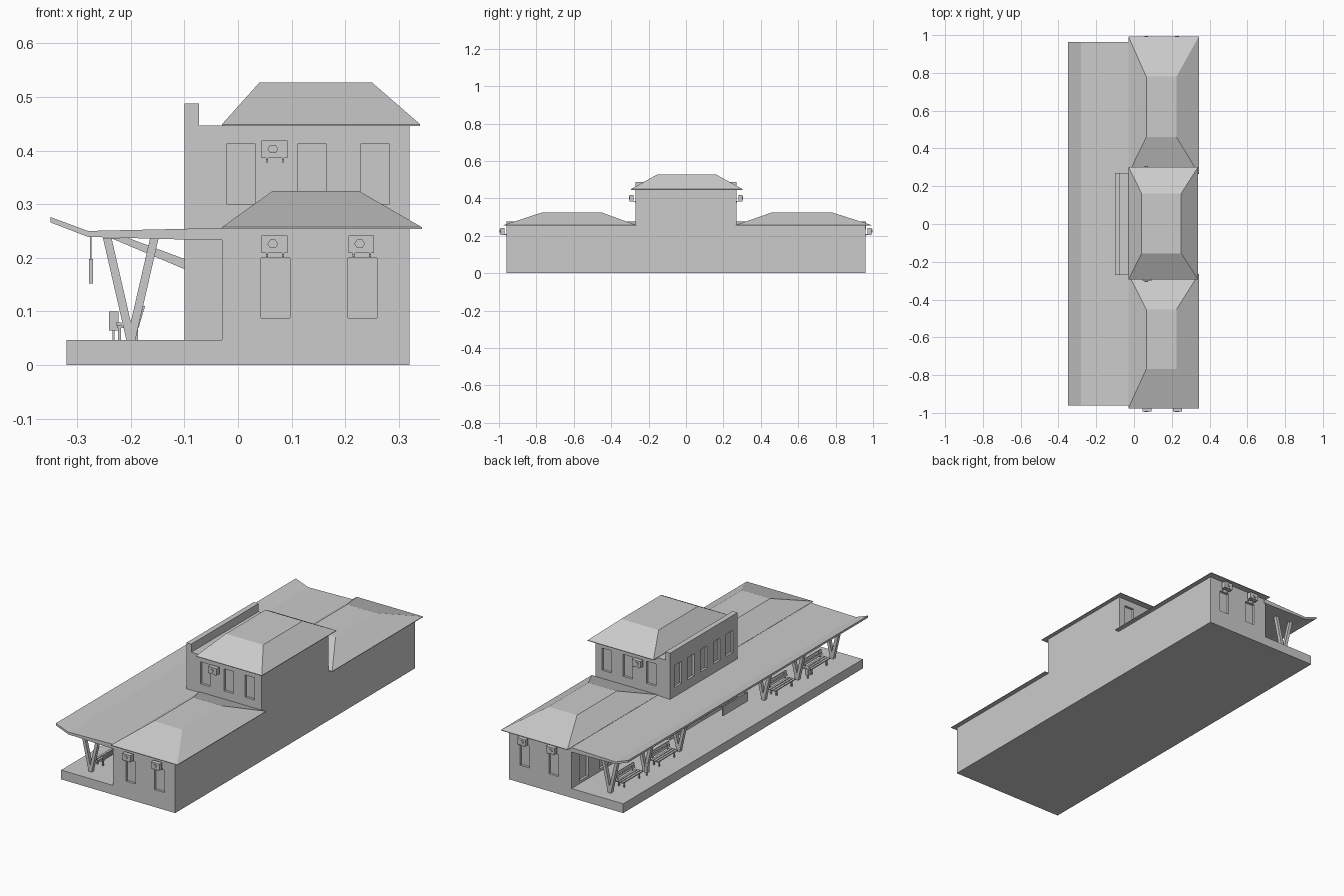
import bpy, bmesh, math
from mathutils import Vector

if "Cube" in bpy.data.objects:
    bpy.data.objects.remove(bpy.data.objects["Cube"])


def finish(name, bm):
    bmesh.ops.recalc_face_normals(bm, faces=bm.faces)
    me = bpy.data.meshes.new(name)
    bm.to_mesh(me)
    bm.free()
    ob = bpy.data.objects.new(name, me)
    bpy.context.collection.objects.link(ob)
    return ob


def add_box(bm, x0, x1, y0, y1, z0, z1):
    vs = bmesh.ops.create_cube(bm, size=1)["verts"]
    for v in vs:
        v.co = Vector(((x0 + x1) / 2 + v.co.x * (x1 - x0),
                       (y0 + y1) / 2 + v.co.y * (y1 - y0),
                       (z0 + z1) / 2 + v.co.z * (z1 - z0)))


def boxes(name, items):
    bm = bmesh.new()
    for b in items:
        add_box(bm, *b)
    return finish(name, bm)


def add_profile(bm, pts, y0, y1):
    """Extrude an x-z outline along y."""
    f = bm.faces.new([bm.verts.new((x, y0, z)) for x, z in pts])
    r = bmesh.ops.extrude_face_region(bm, geom=[f])
    for v in r["geom"]:
        if isinstance(v, bmesh.types.BMVert):
            v.co.y = y1


def hip_roof(name, base, top, z0, z1, lip=0.003):
    """Flat-topped hip roof; base and top are (x0, x1, y0, y1)."""
    bm = bmesh.new()
    rings = []
    for (a, b, c, d), z in ((base, z0 - lip), (base, z0), (top, z1)):
        rings.append([bm.verts.new(p) for p in
                      ((a, c, z), (b, c, z), (b, d, z), (a, d, z))])
    for lo, hi in zip(rings, rings[1:]):
        for i in range(4):
            j = (i + 1) % 4
            bm.faces.new((lo[i], lo[j], hi[j], hi[i]))
    bm.faces.new(rings[0])
    bm.faces.new(rings[2])
    return finish(name, bm)


def carve(ob, items):
    """Cut recessed openings into a wall block."""
    cut = boxes("opening_cutter", items)
    cut.hide_render = True
    mod = ob.modifiers.new("openings", "BOOLEAN")
    mod.object = cut
    mod.operation = "DIFFERENCE"
    mod.solver = "EXACT"
    bpy.context.view_layer.objects.active = ob
    bpy.ops.object.modifier_apply(modifier=mod.name)
    bpy.data.objects.remove(cut)


D = 0.012  # recess depth

# platform
boxes("platform", [(-0.32, 0.32, -0.96, 0.96, 0, 0.047)])

# wings with end windows and platform-side doors
for s, side in ((-1, "front"), (1, "back")):
    y0, y1 = sorted((s * 0.27, s * 0.96))
    wing = boxes(side + "_wing", [(-0.03, 0.32, y0, y1, 0, 0.255)])
    cuts = [(x, x + 0.054, s * 0.96 - D, s * 0.96 + D, 0.088, 0.2)
            for x in (0.043, 0.205)]
    cuts += [(-0.03 - D, -0.03 + D, s * y - 0.035, s * y + 0.035, 0.06, 0.2)
             for y in (0.38, 0.54, 0.70, 0.86)]
    carve(wing, cuts)

# central two-storey block
hall = boxes("central_hall", [(-0.1, 0.32, -0.27, 0.27, 0, 0.447)])
cuts = [(x, x + 0.054, s * 0.27 - D, s * 0.27 + D, 0.30, 0.412)
        for x in (-0.021, 0.111, 0.229) for s in (-1, 1)]
cuts += [(-0.1 - D, -0.1 + D, y - 0.027, y + 0.027, 0.30, 0.412)
         for y in (-0.206, -0.103, 0, 0.103, 0.206)]
cuts += [(-0.1 - D, -0.1 + D, y - 0.035, y + 0.035, 0.06, 0.17)
         for y in (-0.16, 0, 0.16)]
carve(hall, cuts)
boxes("parapet", [(-0.1, -0.073, -0.27, 0.27, 0.44, 0.488)])

# roofs
hip_roof("central_roof", (-0.03, 0.34, -0.295, 0.303),
         (0.04, 0.25, -0.155, 0.162), 0.449, 0.527)
hip_roof("front_wing_roof", (-0.03, 0.343, -0.976, -0.265),
         (0.065, 0.225, -0.768, -0.452), 0.257, 0.325)
hip_roof("back_wing_roof", (-0.03, 0.343, 0.265, 0.993),
         (0.065, 0.225, 0.46, 0.78), 0.257, 0.325)

# canopy
bm = bmesh.new()
add_profile(bm, [(-0.35, 0.276), (-0.28, 0.25), (-0.1, 0.254), (-0.02, 0.256),
                 (-0.02, 0.233), (-0.1, 0.234), (-0.28, 0.239), (-0.35, 0.266)],
            -0.96, 0.963)
finish("canopy", bm)

# V-shaped columns
bm = bmesh.new()
for y in (-0.89, -0.61, -0.34, 0.34, 0.61, 0.89):
    for s in (-1, 1):
        add_profile(bm, [(-0.2 + s * a, z) for a, z in
                         ((-0.008, 0.045), (0.008, 0.045), (0.052, 0.237), (0.036, 0.237))],
                    y - 0.009, y + 0.009)
finish("v_columns", bm)

# canopy braces against the hall
bm = bmesh.new()
for y in (-0.22, 0.22):
    add_profile(bm, [(-0.238, 0.237), (-0.205, 0.237), (-0.098, 0.197), (-0.098, 0.178)],
                y - 0.009, y + 0.009)
finish("canopy_braces", bm)

# hanging board
boxes("hanging_board", [(-0.278, -0.271, -0.1, 0.1, 0.152, 0.198)])
boxes("board_hangers", [(-0.276, -0.273, y - 0.002, y + 0.002, 0.197, 0.242)
                        for y in (-0.08, 0.08)])

# benches: slatted seat, tilted slatted back, legs
bm = bmesh.new()
for y in (-0.75, -0.47, 0.47, 0.75):
    y0, y1 = y - 0.08, y + 0.08
    for x in (-0.228, -0.213, -0.198):
        add_box(bm, x, x + 0.011, y0, y1, 0.074, 0.079)
    for z in (0.084, 0.099):
        x = -0.185 + (z - 0.084) * 0.3
        add_profile(bm, [(x, z), (x + 0.004, z), (x + 0.007, z + 0.011), (x + 0.003, z + 0.011)],
                    y0, y1)
    for e in (y - 0.06, y + 0.06):
        add_box(bm, -0.226, -0.186, e - 0.003, e + 0.003, 0.069, 0.074)
        add_box(bm, -0.224, -0.218, e - 0.003, e + 0.003, 0.047, 0.07)
        add_box(bm, -0.194, -0.187, e - 0.003, e + 0.003, 0.047, 0.07)
        add_profile(bm, [(-0.19, 0.07), (-0.185, 0.07), (-0.175, 0.11), (-0.179, 0.11)],
                    e - 0.003, e + 0.003)
finish("benches", bm)

# litter bins on posts
items = []
for y in (-0.645, 0.645):
    items += [(-0.241, -0.223, y - 0.01, y + 0.01, 0.064, 0.1),
              (-0.234, -0.23, y - 0.003, y + 0.003, 0.047, 0.065)]
boxes("litter_bins", items)

# air conditioners: case, hexagonal fan cover and brackets
for s in (-1, 1):
    for n, (x, y, z) in enumerate(((0.068, 0.97, 0.225), (0.23, 0.97, 0.225),
                                   (0.068, 0.28, 0.402))):
        bm = bmesh.new()
        ya, yb = sorted((s * y, s * (y + 0.022)))
        add_box(bm, x - 0.024, x + 0.024, ya, yb, z - 0.016, z + 0.017)
        add_profile(bm, [(x - 0.003 + 0.01 * math.cos(a * math.pi / 3),
                          z + 0.001 + 0.009 * math.sin(a * math.pi / 3)) for a in range(6)],
                    s * (y + 0.02), s * (y + 0.026))
        ya, yb = sorted((s * (y - 0.012), s * (y + 0.022)))
        for b in (-0.014, 0.016):
            add_box(bm, x + b - 0.002, x + b + 0.002, ya, yb, z - 0.02, z - 0.015)
            c, d = sorted((s * (y - 0.012), s * (y - 0.007)))
            add_box(bm, x + b - 0.002, x + b + 0.002, c, d, z - 0.024, z - 0.015)
        finish("air_conditioner_%d_%s" % (n, "front" if s < 0 else "back"), bm)
